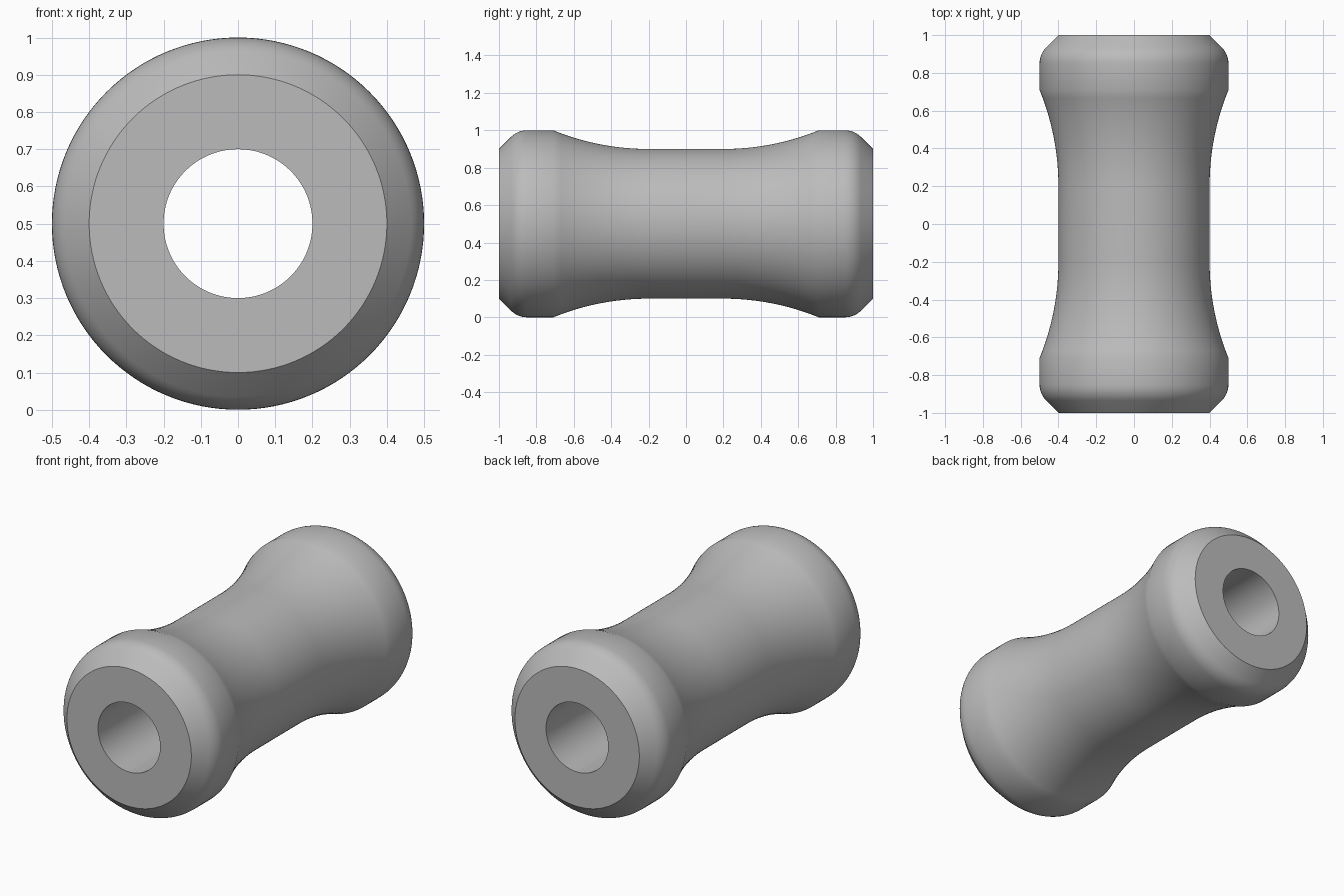
import bpy
import bmesh
import math
from mathutils import Matrix, Vector

cube = bpy.data.objects.get("Cube")
if cube:
    bpy.data.objects.remove(cube, do_unlink=True)

SEGMENTS = 128
END, RIM, WAIST, BORE = 1.0, 0.5, 0.4, 0.2
FLAT, COLLAR = 0.2, 0.71      # end of the straight waist, start of the collar

# Single grey material
grey = bpy.data.materials.new("plain_grey")
grey.use_nodes = True
colour = (0.5, 0.5, 0.5, 1)
grey.diffuse_color = colour
grey.node_tree.nodes["Principled BSDF"].inputs["Base Color"].default_value = colour


def half_profile():
    """(radius, y) from the middle of the waist out to the end, then the bore."""
    points = [(WAIST, FLAT)]
    # Concave flare, tangent to the straight waist
    run, rise = COLLAR - FLAT, RIM - WAIST
    radius = (run ** 2 + rise ** 2) / (2 * rise)
    for i in range(1, 13):
        d = run * i / 12
        points.append((WAIST + radius - math.sqrt(radius ** 2 - d ** 2), FLAT + d))
    # Rounded shoulder leading into the chamfer
    fillet = 0.05 / math.tan(math.pi / 8)
    for i in range(7):
        a = math.pi / 4 * i / 6
        points.append((RIM - fillet * (1 - math.cos(a)), 0.85 + fillet * math.sin(a)))
    return points + [(WAIST, END), (BORE, END)]


# Spin the mirrored closed profile about the long axis
half = half_profile()
profile = half + [(r, -y) for r, y in reversed(half)]
bm = bmesh.new()
verts = [bm.verts.new((r, y, 0)) for r, y in profile]
edges = [bm.edges.new((verts[i - 1], verts[i])) for i in range(len(verts))]
bmesh.ops.spin(bm, geom=verts + edges, cent=(0, 0, 0), axis=(0, 1, 0),
               angle=math.tau, steps=SEGMENTS, use_merge=True)
bmesh.ops.remove_doubles(bm, verts=bm.verts, dist=1e-5)
bmesh.ops.transform(bm, matrix=Matrix.Translation(Vector((0, 0, RIM))), verts=bm.verts)
bmesh.ops.recalc_face_normals(bm, faces=bm.faces)

mesh = bpy.data.meshes.new("flared_sleeve")
bm.to_mesh(mesh)
bm.free()
mesh.materials.append(grey)
sleeve = bpy.data.objects.new("flared_sleeve", mesh)
bpy.context.collection.objects.link(sleeve)

# Smooth sides with crisp end rims
bpy.ops.object.select_all(action='DESELECT')
sleeve.select_set(True)
bpy.context.view_layer.objects.active = sleeve
bpy.ops.object.shade_smooth_by_angle(angle=math.radians(30))
